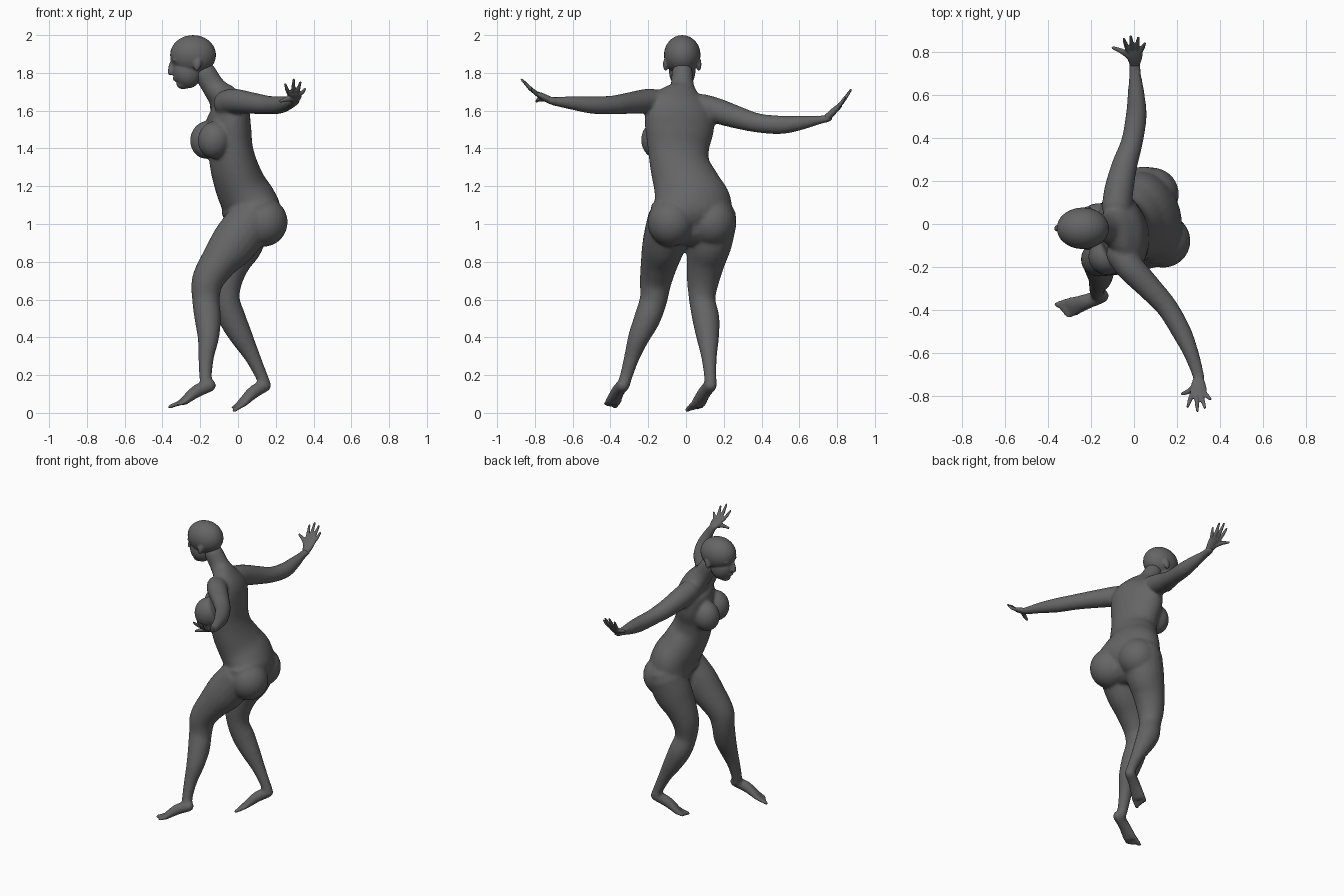
import bpy, bmesh, math
from mathutils import Vector, Matrix

if "Cube" in bpy.data.objects:
    bpy.data.objects.remove(bpy.data.objects["Cube"], do_unlink=True)

skin = bpy.data.materials.new("dark grey skin")
skin.use_nodes = True
GREY = (0.13, 0.13, 0.13, 1)
skin.diffuse_color = GREY
skin.node_tree.nodes["Principled BSDF"].inputs["Base Color"].default_value = GREY

UP = Vector((0, 0, 1))
FORWARD = Vector((-0.97, -0.24, 0))
SIDE = UP.cross(FORWARD)


def spline(a, b, c, d, t):
    """Catmull-Rom interpolation of one station."""
    return [0.5 * (2 * q + (r - p) * t + (2 * p - 5 * q + 4 * r - s) * t * t
                   + (3 * q - p - 3 * r + s) * t ** 3) for p, q, r, s in zip(a, b, c, d)]


def sweep(bm, stations, ref, sides=20, steps=5):
    """Rounded tube through (x, y, z, half width[, half depth]) stations."""
    st = [list(s) if len(s) == 5 else list(s) + [s[3]] for s in stations]
    st = [st[0]] + st + [st[-1]]
    path = []
    for i in range(1, len(st) - 2):
        path += [spline(*st[i - 1:i + 3], k / steps) for k in range(steps)]
    path.append(st[-1])
    pos = [Vector(p[:3]) for p in path]
    frames = []
    for i, p in enumerate(path):
        t = (pos[min(i + 1, len(pos) - 1)] - pos[max(i - 1, 0)]).normalized()
        s = t.cross(ref).normalized()
        frames.append((pos[i], s, s.cross(t), t, p[3], p[4]))
    # Domed ends
    dome = [(math.sin(a), math.cos(a)) for a in (0.3, 0.7, 1.1)]
    first, last = frames[0], frames[-1]

    def cap(f, sign, k):
        c, s, n, t, w, d = f
        return (c + t * sign * min(w, d) * k[1], s, n, t, w * k[0], d * k[0])
    frames = [cap(first, -1, k) for k in dome] + frames + [cap(last, 1, k) for k in dome[::-1]]
    rings = []
    for c, s, n, t, w, d in frames:
        angles = [math.tau * j / sides for j in range(sides)]
        rings.append([bm.verts.new(c + s * w * math.cos(a) + n * d * math.sin(a)) for a in angles])
    for a, b in zip(rings, rings[1:]):
        for j in range(sides):
            k = (j + 1) % sides
            bm.faces.new((a[j], a[k], b[k], b[j]))
    bm.faces.new(rings[0][::-1])
    bm.faces.new(rings[-1])


def ball(bm, centre, radii, tilt=0):
    m = Matrix.Translation(centre) @ Matrix.Rotation(tilt, 4, 'Y') @ Matrix.Diagonal((*radii, 1))
    bmesh.ops.create_uvsphere(bm, u_segments=28, v_segments=18, radius=1, matrix=m)


def finish(name, bm, voxel, smoothing):
    """Fuse the overlapping forms into one smooth skin."""
    bmesh.ops.recalc_face_normals(bm, faces=bm.faces)
    mesh = bpy.data.meshes.new(name)
    bm.to_mesh(mesh)
    bm.free()
    mesh.materials.append(skin)
    ob = bpy.data.objects.new(name, mesh)
    bpy.context.collection.objects.link(ob)
    fuse = ob.modifiers.new("fuse", 'REMESH')
    fuse.mode = 'VOXEL'
    fuse.voxel_size = voxel
    fuse.use_smooth_shade = True
    soft = ob.modifiers.new("soften", 'SMOOTH')
    soft.factor = 0.5
    soft.iterations = smoothing


# Torso and neck
body = bmesh.new()
sweep(body, [(.07, .03, 1.0, .2, .12), (.07, .03, 1.06, .22, .15), (.055, .03, 1.12, .21, .145),
             (.015, .005, 1.2, .18, .135), (-.02, -.03, 1.3, .16, .125),
             (-.04, -.04, 1.4, .165, .115), (-.05, -.035, 1.5, .185, .115),
             (-.05, -.03, 1.6, .185, .1), (-.075, -.025, 1.66, .14, .075),
             (-.125, -.02, 1.72, .068, .062), (-.175, -.02, 1.8, .056, .06)], FORWARD, 32)

# Chest and hips
for s in (-1, 1):
    ball(body, Vector((-.145, -.07, 1.445)) + SIDE * s * .085, (.088, .085, .1), .15)
    ball(body, Vector((.108, .03, 1.01)) + SIDE * s * .112, (.128, .125, .13))

# Legs
sweep(body, [(.07, -.08, 1.02, .125), (-.02, -.115, .9, .115, .125), (-.1, -.14, .8, .1),
             (-.16, -.16, .7, .085), (-.17, -.172, .6, .073), (-.16, -.205, .5, .07),
             (-.157, -.25, .4, .057), (-.168, -.285, .3, .042), (-.172, -.315, .2, .034),
             (-.165, -.33, .15, .034)], FORWARD)
sweep(body, [(.05, .145, 1.02, .125), (.01, .125, .9, .118, .125), (-.035, .105, .8, .102),
             (-.062, .09, .7, .086), (-.06, .086, .6, .07), (-.03, .105, .5, .072),
             (.02, .115, .4, .06), (.075, .122, .3, .042), (.122, .128, .2, .033),
             (.137, .13, .16, .034)], FORWARD)

# Arms
sweep(body, [(-.06, -.14, 1.64, .07), (-.015, -.205, 1.65, .066), (.075, -.3, 1.64, .057),
             (.155, -.39, 1.63, .05), (.22, -.5, 1.63, .046), (.265, -.6, 1.64, .036),
             (.298, -.7, 1.65, .028, .023), (.3, -.73, 1.66, .027, .02)], UP)
sweep(body, [(-.08, .08, 1.62, .07), (-.07, .16, 1.6, .068), (-.045, .27, 1.565, .06),
             (-.01, .38, 1.535, .051), (.01, .5, 1.525, .049), (.01, .6, 1.535, .04),
             (.005, .7, 1.55, .028, .024), (.004, .755, 1.56, .027, .02)], UP)


def foot(heel, ball_point, inner):
    """Heel to ball wedge with five toes; inner points to the big toe."""
    heel, front = Vector(heel), Vector(ball_point)
    mid = heel.lerp(front, .5) + UP * .012
    sweep(body, [(*heel, .034), (*mid, .036, .034), (*front, .047, .02)], UP)
    along = (front - heel).normalized()
    along.z *= .75
    across = along.cross(UP).normalized() * inner
    for i in range(5):
        start = front + across * (.036 - i * .018)
        end = start + along * (.075 - i * .009)
        r = .013 if i == 0 else .0095
        sweep(body, [(*start, r), (*end, r)], UP, 10, 3)


foot((-.15, -.335, .145), (-.288, -.386, .06), 1)
foot((.142, .13, .145), (.017, .064, .046), -1)
finish("body", body, .009, 8)


# Hands
def hand(name, wrist, knuckle, tips, thumb):
    bm = bmesh.new()
    wrist, knuckle = Vector(wrist), Vector(knuckle)
    mid = wrist.lerp(knuckle, .55)
    sweep(bm, [(*wrist, .025, .019), (*mid, .037, .018), (*knuckle, .04, .013)], UP)
    for i, tip in enumerate(tips):
        tip = Vector(tip)
        base = knuckle + Vector((-.03 + i * .02, 0, 0))
        bend = base.lerp(tip, .5) - UP * .004
        sweep(bm, [(*base, .011), (*bend, .0105), (*tip, .007)], UP, 10, 4)
    tip = Vector(thumb)
    sweep(bm, [(*wrist.lerp(knuckle, .25), .018), (*mid.lerp(tip, .5), .014), (*tip, .008)], UP, 10, 4)
    finish(name, bm, .005, 3)


hand("front_hand", (.3, -.72, 1.655), (.3, -.79, 1.69),
     [(.25, -.85, 1.74), (.295, -.87, 1.765), (.33, -.855, 1.75), (.355, -.815, 1.715)],
     (.225, -.79, 1.65))
hand("rear_hand", (.004, .745, 1.56), (.002, .805, 1.62),
     [(-.047, .86, 1.69), (-.015, .873, 1.71), (.02, .867, 1.7), (.05, .84, 1.67)],
     (-.098, .82, 1.625))

# Head: skull, jaw, nose, brow, lips, ears
head = bmesh.new()
ball(head, (-.238, -.02, 1.895), (.122, .097, .105))
ball(head, (-.268, -.02, 1.808), (.078, .07, .09), -.1)
ball(head, (-.29, -.02, 1.74), (.036, .034, .026))
sweep(head, [(-.345, -.02, 1.865, .012), (-.356, -.02, 1.83, .013), (-.356, -.02, 1.803, .017)],
      FORWARD, 12)
ball(head, (-.332, -.02, 1.77), (.014, .027, .013))
for s in (-1, 1):
    ball(head, (-.327, -.02 + s * .035, 1.868), (.02, .028, .011))
    ball(head, (-.215, -.02 + s * .088, 1.845), (.02, .014, .035), .2)
finish("head", head, .006, 4)
